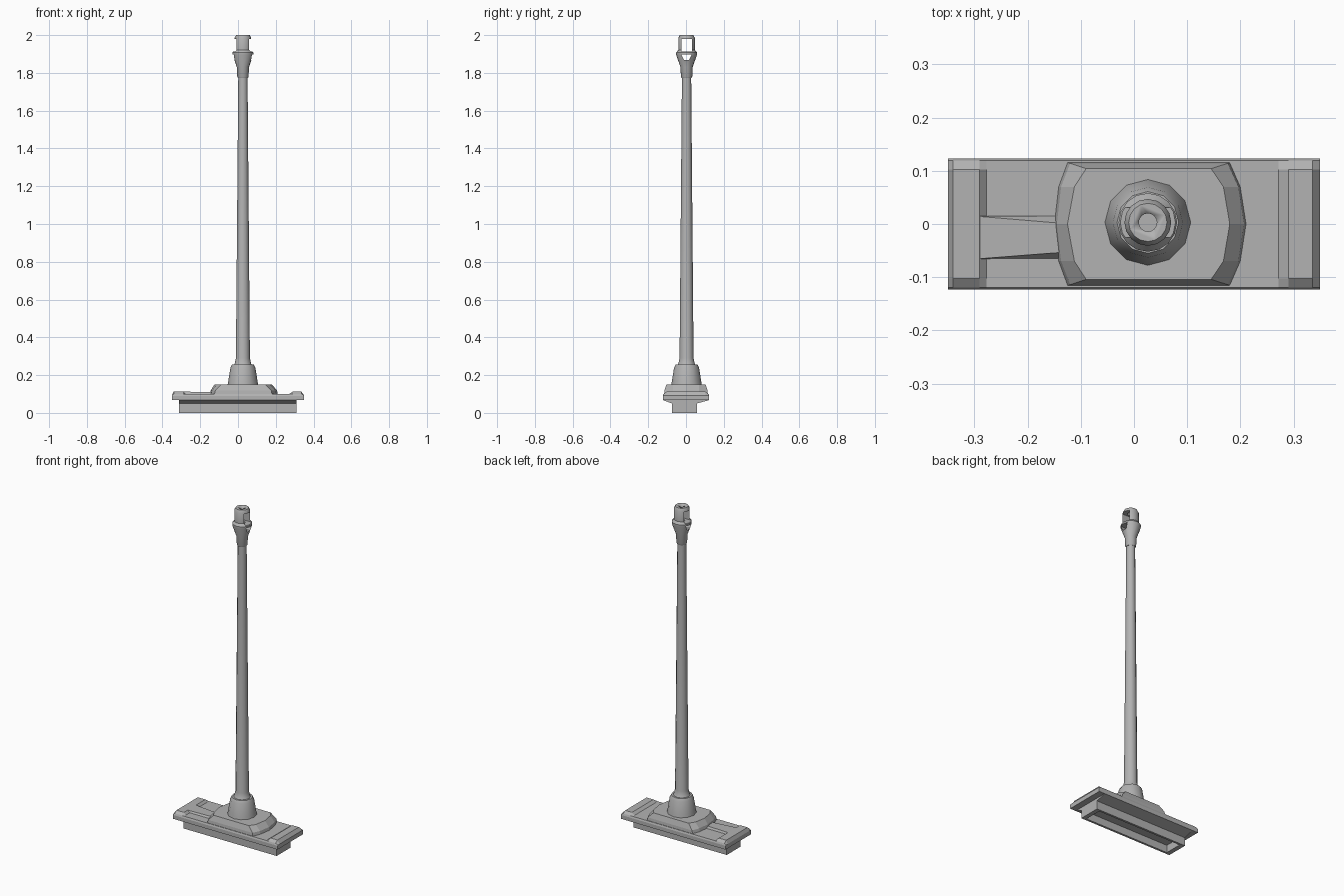
import bpy, bmesh, math

cube = bpy.data.objects.get("Cube")
if cube:
    bpy.data.objects.remove(cube, do_unlink=True)

grey = bpy.data.materials.new("steel grey")
grey.use_nodes = True
grey.diffuse_color = (0.45, 0.45, 0.45, 1)
grey.node_tree.nodes["Principled BSDF"].inputs["Base Color"].default_value = (0.45, 0.45, 0.45, 1)

AXIS_X, AXIS_Y = 0.026, 0.003


def loft(name, rings, smooth=None):
    """Skin a list of equal-length point rings and cap both ends."""
    bm = bmesh.new()
    loops = [[bm.verts.new(p) for p in ring] for ring in rings]
    n = len(loops[0])
    for a, b in zip(loops, loops[1:]):
        for i in range(n):
            j = (i + 1) % n
            bm.faces.new((a[i], a[j], b[j], b[i]))
    bm.faces.new(loops[0][::-1])
    bm.faces.new(loops[-1])
    bmesh.ops.recalc_face_normals(bm, faces=bm.faces)
    mesh = bpy.data.meshes.new(name)
    bm.to_mesh(mesh)
    bm.free()
    mesh.materials.append(grey)
    obj = bpy.data.objects.new(name, mesh)
    bpy.context.collection.objects.link(obj)
    if smooth:
        bpy.ops.object.select_all(action='DESELECT')
        obj.select_set(True)
        bpy.context.view_layer.objects.active = obj
        bpy.ops.object.shade_smooth_by_angle(angle=math.radians(smooth))
    return obj


def lathe(name, profile, sides, smooth=35):
    """Turn (radius, height) pairs around the barrel axis."""
    turns = [2 * math.pi * i / sides for i in range(sides)]
    return loft(name, [[(AXIS_X + r * math.cos(t), AXIS_Y + r * math.sin(t), z)
                        for t in turns] for r, z in profile], smooth)


def rect(x0, x1, y0, y1, z):
    return [(x0, y0, z), (x1, y0, z), (x1, y1, z), (x0, y1, z)]


def cut(target, cutter):
    cutter.hide_render = True
    cutter.hide_viewport = True
    mod = target.modifiers.new("cut", 'BOOLEAN')
    mod.operation = 'DIFFERENCE'
    mod.solver = 'EXACT'
    mod.object = cutter


# Face plate: raised end ridges, sunken middle, sides chamfered
side = [(-.35, .067), (-.35, .093), (-.34, .113), (-.29, .113), (-.277, .1),
        (.272, .1), (.29, .113), (.335, .113), (.35, .093), (.35, .067)]
half = [(.123, .09), (.119, .1), (.102, .113)]
sections = [(-y, top) for y, top in half] + [(y, top) for y, top in half[::-1]]
loft("face_plate", [[(x, y, min(z, top)) for x, z in side] for y, top in sections])

# Sloped underside and hollow tub
loft("plate_underside", [rect(-.313, .311, -.075, .058, .05),
                         rect(-.313, .311, -.122, .122, .0675)])
tub = loft("rear_tub", [rect(-.313, .311, -.075, .058, 0),
                        rect(-.313, .311, -.075, .058, .052)])
cut(tub, loft("tub_cutter", [rect(-.285, .285, -.062, .045, -.02),
                             rect(-.285, .285, -.062, .045, .045)]))

# Tapered tongue running from the left ridge to the raised mount
loft("plate_tongue", [[(-.3, -.068, .098), (-.12, -.068, .098), (-.12, .015, .098), (-.3, .015, .098)],
                      [(-.3, -.066, .113), (-.12, -.052, .109), (-.12, 0, .109), (-.3, .015, .113)]])


# Raised mount with angled ends
def outline(left, right, width, z):
    pts = [(left[0], 0), (left[1], -.07), (left[2], -width),
           (right[2], -width), (right[1], -.07), (right[0], 0)]
    mirrored = [(x, -y) for x, y in pts[-2:0:-1]]
    return [(x, y, z) for x, y in pts + mirrored]


loft("raised_mount", [outline((-.15, -.142, -.125), (.211, .2, .18), .116, .098),
                      outline((-.145, -.137, -.12), (.207, .196, .176), .114, .118),
                      outline((-.125, -.112, -.09), (.18, .168, .145), .104, .15)])

# Collar, tapering barrel
lathe("barrel_collar", [(.081, .148), (.078, .165), (.066, .24), (.058, .255)], 12)
lathe("barrel", [(.05, .25), (.043, .262), (.037, .29), (.0245, 1.78)], 12)

# Muzzle brake with two openings each side and a bore
brake = lathe("muzzle_brake", [(.026, 1.772), (.03, 1.78), (.032, 1.83), (.055, 1.895),
                               (.055, 1.908), (.044, 1.922), (.044, 1.985), (.036, 2.0)], 16, 30)


def window(name, z0, w0, z1, w1):
    x0, x1 = AXIS_X - .1, AXIS_X + .1
    return loft(name, [rect(x0, x1, AXIS_Y - w0, AXIS_Y + w0, z0),
                       rect(x0, x1, AXIS_Y - w1, AXIS_Y + w1, z1)])


cut(brake, window("upper_window_cutter", 1.912, .028, 1.98, .028))
cut(brake, window("lower_window_cutter", 1.868, .013, 1.898, .028))
cut(brake, lathe("bore_cutter", [(.017, 1.85), (.017, 2.1)], 16))
